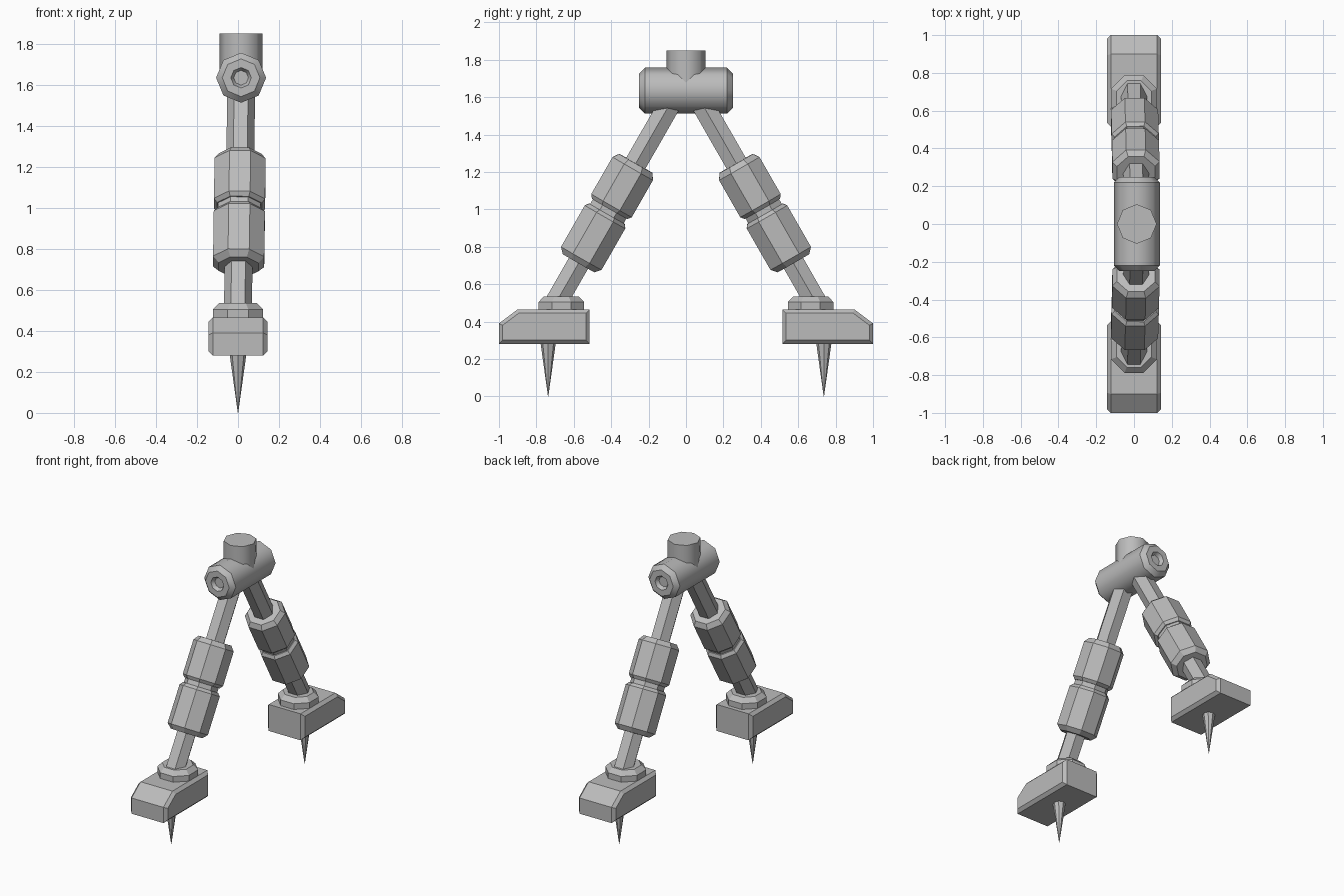
import bpy, bmesh, math
from mathutils import Vector

cube = bpy.data.objects.get("Cube")
if cube:
    bpy.data.objects.remove(cube)

GREY = (0.5, 0.5, 0.5, 1)
metal = bpy.data.materials.new("plain_grey")
metal.use_nodes = True
metal.diffuse_color = GREY
metal.node_tree.nodes["Principled BSDF"].inputs["Base Color"].default_value = GREY


def finish(name, bm):
    bmesh.ops.recalc_face_normals(bm, faces=bm.faces)
    mesh = bpy.data.meshes.new(name)
    bm.to_mesh(mesh)
    bm.free()
    mesh.materials.append(metal)
    obj = bpy.data.objects.new(name, mesh)
    bpy.context.collection.objects.link(obj)
    return obj


def turned(name, profile, origin, axis, sides=8, phase=0.0, smooth=False):
    """Turn (radius, distance) pairs about an axis; capped at both ends."""
    origin, axis = Vector(origin), Vector(axis).normalized()
    u = Vector((1, 0, 0))
    u = (u - axis * u.dot(axis)).normalized()
    v = axis.cross(u)
    bm = bmesh.new()
    rings = []
    for r, t in profile:
        angles = [phase + math.tau * i / sides for i in range(sides)]
        rings.append([bm.verts.new(origin + axis * t + u * r * math.cos(a) + v * r * math.sin(a))
                      for a in angles])
    for a, b in zip(rings, rings[1:]):
        for i in range(sides):
            j = (i + 1) % sides
            bm.faces.new((a[i], a[j], b[j], b[i])).smooth = smooth
    bm.faces.new(rings[0])
    bm.faces.new(rings[-1])
    # keep the rims crisp while the barrel stays smooth
    for ring in rings:
        for i in range(sides):
            edge = bm.edges.get((ring[i], ring[(i + 1) % sides]))
            edge.smooth = False
    return finish(name, bm)


FLAT = math.pi / 8
X_TOP = 0.015

# Hub barrel with recessed ends, and the post on top
half = [(0.036, 0.225), (0.05, 0.25), (0.092, 0.25), (0.122, 0.22)]
turned("hub_barrel", [(r, -t) for r, t in half] + half[::-1],
       (X_TOP, 0, 1.635), (0, 1, 0), smooth=True)
turned("hub_post", [(0.105, 0), (0.105, 0.215)], (X_TOP, 0, 1.635), (0, 0, 1), smooth=True)


def foot(name, s):
    # side outline in (y, z), extruded across and bevelled
    outline = [(0.515, 0.28), (1.0, 0.28), (1.0, 0.39), (0.9, 0.465), (0.515, 0.465)]
    bm = bmesh.new()
    face = bm.faces.new([bm.verts.new((-0.143, s * y, z)) for y, z in outline])
    new = bmesh.ops.extrude_face_region(bm, geom=[face])["geom"]
    bmesh.ops.translate(bm, vec=(0.286, 0, 0),
                        verts=[g for g in new if isinstance(g, bmesh.types.BMVert)])
    bmesh.ops.recalc_face_normals(bm, faces=bm.faces)
    sides = [e for e in bm.edges if abs(e.verts[0].co.x - e.verts[1].co.x) < 0.01]
    bmesh.ops.bevel(bm, geom=sides, offset=0.02, segments=1, affect='EDGES')
    finish(name, bm)


for side, s in (("front", -1), ("back", 1)):
    # Sloping leg: rod and two bevelled sleeves with a groove between
    top = Vector((X_TOP, s * 0.112, 1.519))
    slope = Vector((0, s * 0.676, 0.535)) - top
    turned(side + "_leg_rod", [(0.068, -0.06), (0.068, 1.2)], top, slope, sides=6)
    turned(side + "_upper_sleeve",
           [(0.11, 0.315), (0.135, 0.347), (0.135, 0.575), (0.118, 0.595)],
           top, slope, phase=FLAT)
    turned(side + "_sleeve_groove", [(0.112, 0.59), (0.112, 0.64)], top, slope, phase=FLAT)
    turned(side + "_lower_sleeve",
           [(0.118, 0.625), (0.135, 0.645), (0.135, 0.9), (0.105, 0.93)],
           top, slope, phase=FLAT)

    # Ankle ring, foot block and ground spike
    turned(side + "_ankle_ring", [(0.132, 0), (0.132, 0.045), (0.1, 0.075)],
           (0, s * 0.666, 0.46), (0, 0, 1), phase=FLAT)
    foot(side + "_foot", s)
    turned(side + "_spike", [(0.04, 0.0), (0.04, 0.01), (0.001, 0.29)],
           (0, s * 0.737, 0.29), (0, 0, -1))
